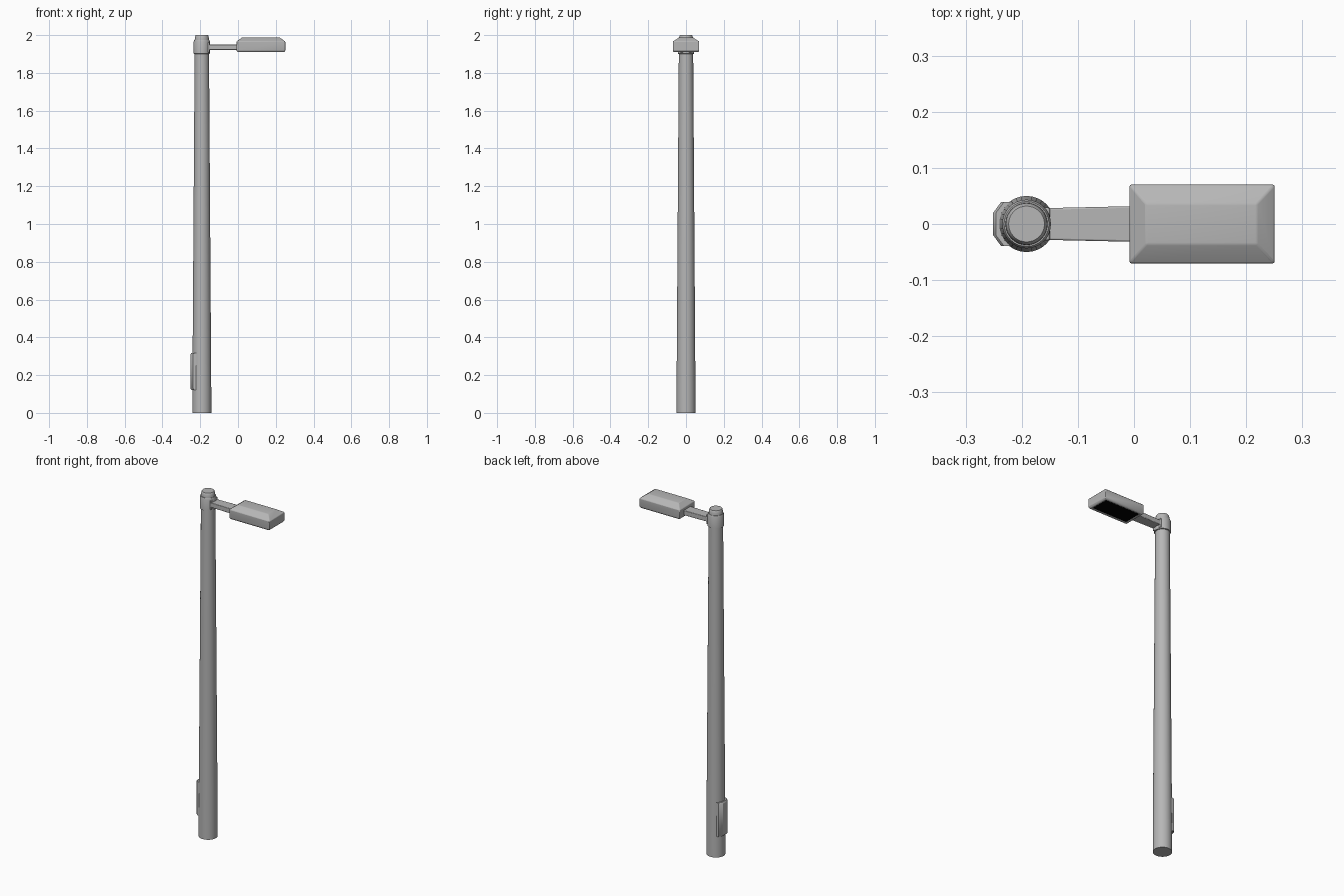
import bpy, bmesh, math

if "Cube" in bpy.data.objects:
    bpy.data.objects.remove(bpy.data.objects["Cube"])

POLE_X = -0.1915


def material(name, v):
    m = bpy.data.materials.new(name)
    m.diffuse_color = (v, v, v, 1)
    m.use_nodes = True
    m.node_tree.nodes["Principled BSDF"].inputs["Base Color"].default_value = m.diffuse_color
    return m


metal = material("grey_metal", 0.47)
dark = material("dark_lens", 0.0)


def finish(name, bm, bevel=0.0, mat=metal):
    bmesh.ops.recalc_face_normals(bm, faces=bm.faces)
    mesh = bpy.data.meshes.new(name)
    bm.to_mesh(mesh)
    bm.free()
    mesh.materials.append(mat)
    ob = bpy.data.objects.new(name, mesh)
    bpy.context.collection.objects.link(ob)
    if bevel:
        mod = ob.modifiers.new("bevel", 'BEVEL')
        mod.width, mod.segments = bevel, 2
        mod.limit_method, mod.angle_limit = 'ANGLE', math.radians(25)
    bpy.ops.object.select_all(action='DESELECT')
    ob.select_set(True)
    bpy.context.view_layer.objects.active = ob
    bpy.ops.object.shade_smooth_by_angle(angle=math.radians(35))
    return ob


def loft(rings):
    """Closed solid through a list of equal-length point rings."""
    bm = bmesh.new()
    vs = [[bm.verts.new(p) for p in ring] for ring in rings]
    n = len(vs[0])
    for a, b in zip(vs, vs[1:]):
        for i in range(n):
            j = (i + 1) % n
            bm.faces.new((a[i], a[j], b[j], b[i]))
    bm.faces.new(vs[0][::-1])
    bm.faces.new(vs[-1])
    return bm


def turned(name, profile, sides=32):
    rings = [[(POLE_X + r * math.cos(2 * math.pi * i / sides),
               r * math.sin(2 * math.pi * i / sides), z) for i in range(sides)]
             for r, z in profile]
    return finish(name, loft(rings))


def rect(x0, x1, hy, z):
    return [(x0, -hy, z), (x1, -hy, z), (x1, hy, z), (x0, hy, z)]


# Tapered pole
turned("pole", [(0.050, 0), (0.050, 0.12), (0.038, 1.91)])

# Collar and stepped cap at the top of the pole
turned("collar", [(0.038, 1.90), (0.0435, 1.902), (0.0435, 1.965), (0.040, 1.974)])
turned("pole_cap", [(0.038, 1.965), (0.037, 1.985), (0.034, 1.997), (0.032, 2.0)])


# Access door with chamfered sides at the foot of the pole
def door_ring(inset, z):
    half = [(-0.251 + inset, 0.020), (-0.237 + inset, 0.039), (-0.215, 0.039)]
    return [(x, y, z) for x, y in half] + [(x, -y, z) for x, y in reversed(half)]


finish("access_door", loft([door_ring(0.005, 0.122), door_ring(0, 0.128),
                            door_ring(0, 0.312), door_ring(0.005, 0.318)]))

# Saddle where the arm meets the collar
finish("arm_saddle", loft([rect(-0.175, -0.150, 0.029, 1.908),
                           rect(-0.175, -0.150, 0.029, 1.962)]), 0.003)

# Flat arm, widening slightly towards the lamp
arm = [[(x, -hy, 1.922), (x, hy, 1.922), (x, hy, 1.950), (x, -hy, 1.950)]
       for x, hy in ((-0.17, 0.028), (0.01, 0.032))]
finish("arm", loft(arm), 0.003)

# Lamp housing with rounded lower edge, sloped lid and hollow underside
finish("lamp_housing", loft([
    rect(0.008, 0.234, 0.054, 1.925),
    rect(0.008, 0.234, 0.054, 1.910),
    rect(-0.003, 0.244, 0.065, 1.910),
    rect(-0.008, 0.2505, 0.070, 1.918),
    rect(-0.008, 0.2505, 0.070, 1.966),
    rect(0.022, 0.219, 0.036, 1.988)]), 0.003)

# Dark lamp panel set in the underside
finish("lamp_panel", loft([rect(0.007, 0.235, 0.055, 1.914),
                           rect(0.007, 0.235, 0.055, 1.928)]), mat=dark)
